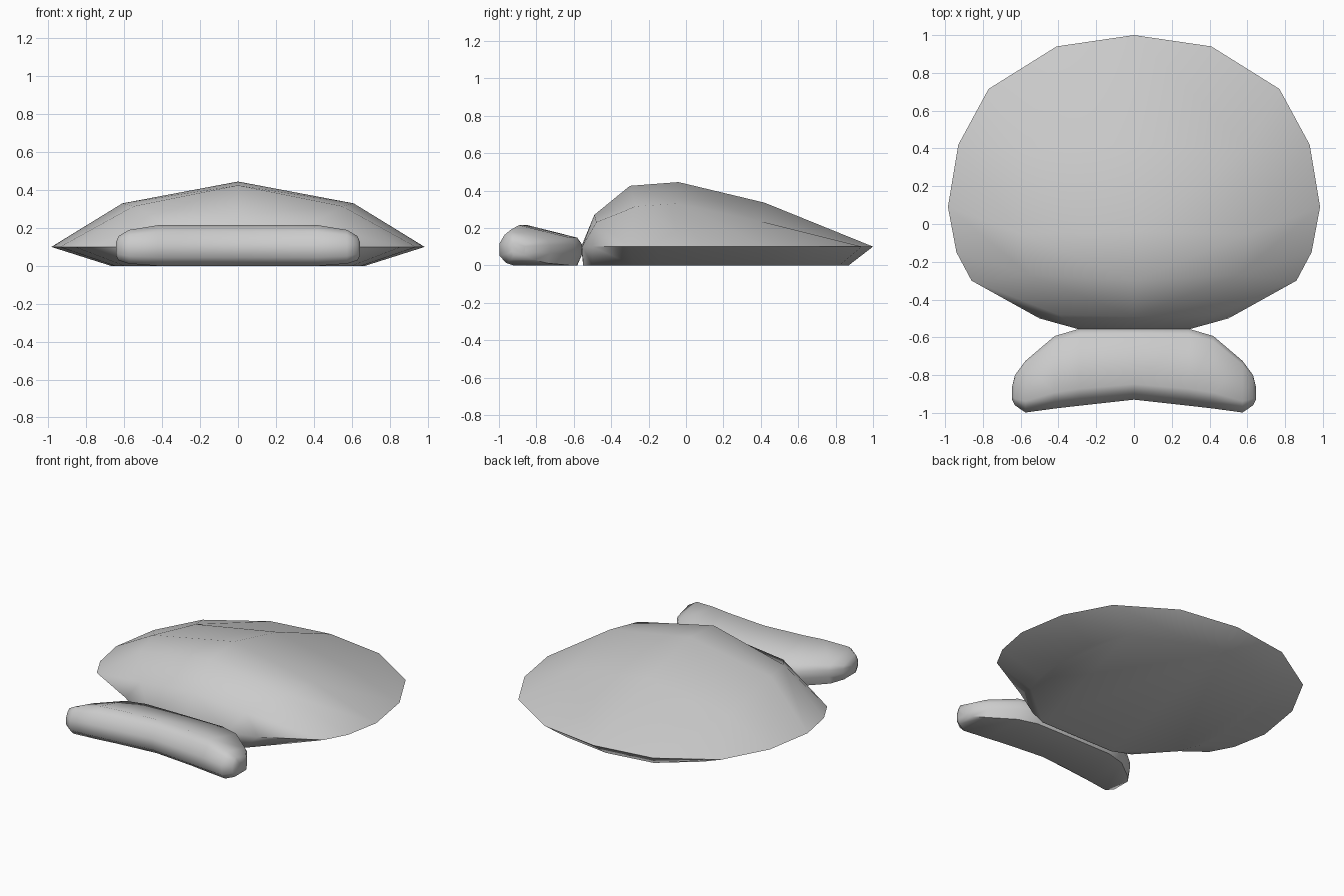
import bpy, bmesh

if "Cube" in bpy.data.objects:
    bpy.data.objects.remove(bpy.data.objects["Cube"])

def finish(name, strips, caps):
    """Skin rows of points into a half shell, then mirror it across x."""
    bm = bmesh.new()
    known = {}

    def vert(p):
        if p not in known:
            known[p] = bm.verts.new(p)
        return known[p]

    def face(points):
        unique = list(dict.fromkeys(points))
        if len(unique) > 2:
            bm.faces.new([vert(p) for p in unique])

    for rows, closed in strips:
        for r0, r1 in zip(rows, rows[1:]):
            n = len(r0)
            for i in range(n if closed else n - 1):
                j = (i + 1) % n
                face([r0[i], r0[j], r1[j], r1[i]])
    for cap in caps:
        face(cap)
    # mirrored copy welded along the centre line
    geom = bm.verts[:] + bm.edges[:] + bm.faces[:]
    bmesh.ops.mirror(bm, geom=geom, axis='X', merge_dist=0.0005)
    bmesh.ops.remove_doubles(bm, verts=bm.verts, dist=0.0005)
    bmesh.ops.recalc_face_normals(bm, faces=bm.faces)
    mesh = bpy.data.meshes.new(name)
    bm.to_mesh(mesh)
    bm.free()
    ob = bpy.data.objects.new(name, mesh)
    bpy.context.collection.objects.link(ob)
    bpy.ops.object.select_all(action='DESELECT')
    ob.select_set(True)
    bpy.context.view_layer.objects.active = ob
    bpy.ops.object.shade_smooth_by_angle(angle=1.0)

# domed body: centre crest, shoulder line, sharp rim and flat base
crest = {'a': (0, -.49, .27), 'b': (0, -.30, .425), 'c': (0, -.04, .445), 'd': (0, .42, .335)}
shoulder = {'a': (.40, -.48, .23), 'b': (.55, -.27, .315), 'c': (.61, -.05, .33), 'd': (.60, .40, .235)}
# rim x, rim y, base x, base y, matching crest station
outline = [
    (0, -.56, 0, -.55, 'a'), (.30, -.555, .28, -.55, 'a'), (.50, -.50, .40, -.50, 'a'),
    (.86, -.30, .60, -.28, 'b'), (.94, -.15, .65, -.14, 'b'), (.985, .09, .67, .08, 'c'),
    (.93, .42, .66, .38, 'd'), (.77, .715, .57, .63, 'd'), (.41, .94, .33, .82, 'd'),
    (0, 1.0, 0, .87, 'd')]
rows = []
for rx, ry, bx, by, k in outline:
    mid = crest[k] if rx == 0 else shoulder[k]
    rows.append([crest[k], mid, (rx, ry, .10), (bx, by, 0)])
finish("domed_body", [(rows, False)], [[r[3] for r in rows]])

# curved front bar: one rounded section swept outwards from the centre
section = [(.14, 0, 0), (0, .0, .045), (0, .0, .12), (.1, .0, .18), (.22, .0, .215),
           (.93, 0, .148), (1, 0, .11), (1, 0, .06), (.93, 0, 0)]
# x, front y, back y, height factor about z = .10
stations = [(0, -.93, -.555, 1), (.29, -.962, -.555, 1), (.42, -.977, -.593, 1),
            (.575, -.998, -.725, .78), (.63, -.96, -.80, .5), (.645, -.93, -.86, .2)]
bar = []
for x, yf, yb, h in stations:
    bar.append([(x, yf + t * (yb - yf), .10 + (z - .10) * (h if z > .1 else h ** .5))
                for t, _, z in section])
finish("front_bar", [(bar, True)], [bar[-1]])
